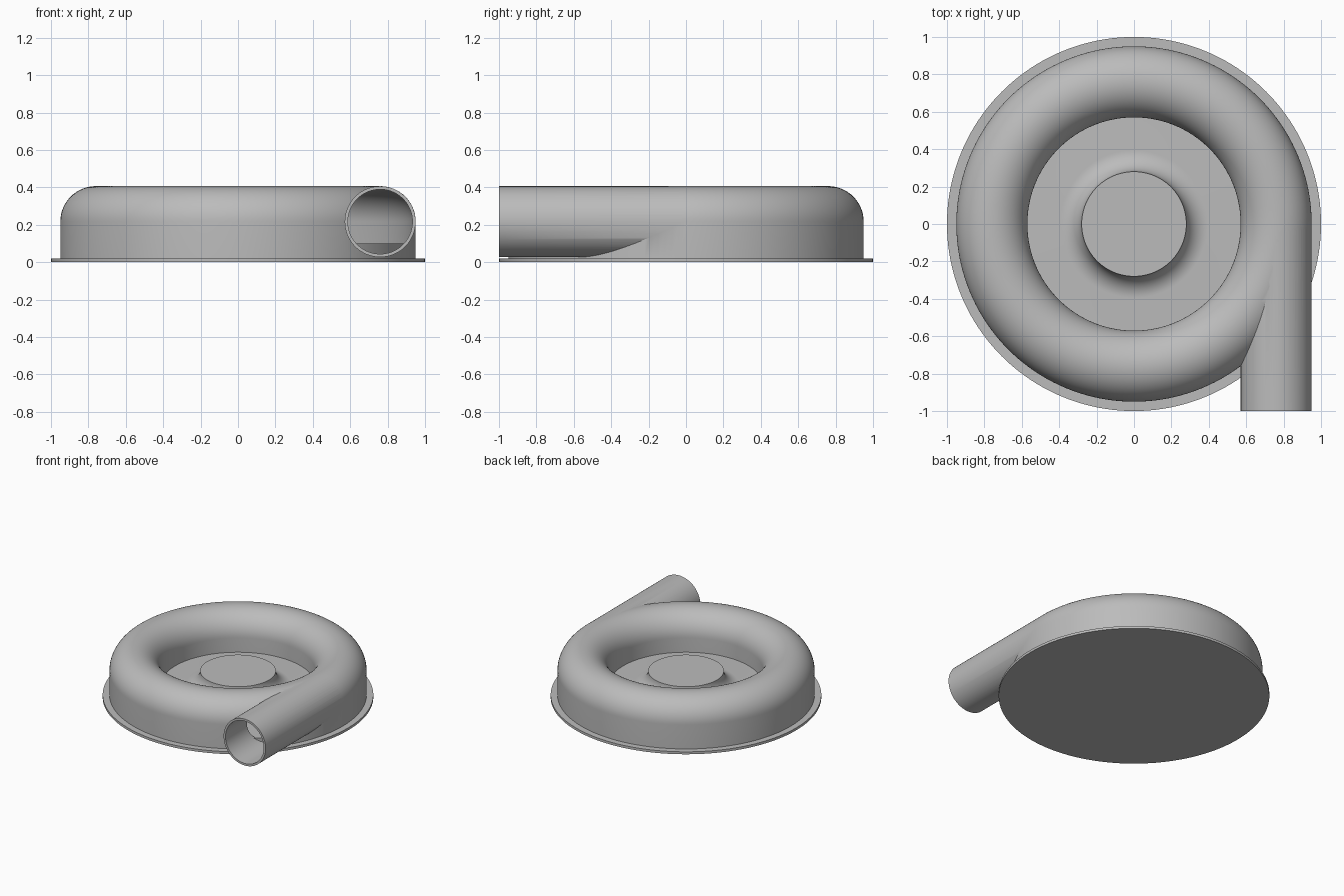
import bpy, bmesh
from math import pi, sin, cos, radians
from mathutils import Matrix, Vector

cube = bpy.data.objects.get("Cube")
if cube:
    bpy.data.objects.remove(cube)

# Main sizes
MID, TUBE, AXIS_Z, WALL = 0.76, 0.19, 0.217, 0.017
PLATE_Z, FLOOR_Z, HUB_R, HUB_Z = 0.02, 0.1, 0.28, 0.215
SEGMENTS = 160

metal = bpy.data.materials.new("plain grey metal")
metal.use_nodes = True
GREY = (0.5, 0.5, 0.5, 1)
metal.diffuse_color = GREY
metal.node_tree.nodes["Principled BSDF"].inputs["Base Color"].default_value = GREY


def make_object(name, bm):
    bmesh.ops.recalc_face_normals(bm, faces=bm.faces)
    mesh = bpy.data.meshes.new(name)
    bm.to_mesh(mesh)
    bm.free()
    mesh.materials.append(metal)
    obj = bpy.data.objects.new(name, mesh)
    bpy.context.collection.objects.link(obj)
    return obj


def revolve(name, profile, closed=False):
    """Spin (radius, z) points about the vertical axis."""
    bm = bmesh.new()
    verts = [bm.verts.new((r, 0, z)) for r, z in profile]
    pairs = list(zip(verts, verts[1:]))
    if closed:
        pairs.append((verts[-1], verts[0]))
    edges = [bm.edges.new(p) for p in pairs]
    bmesh.ops.spin(bm, geom=verts + edges, axis=(0, 0, 1), cent=(0, 0, 0),
                   angle=2 * pi, steps=SEGMENTS, use_duplicate=False)
    bmesh.ops.remove_doubles(bm, verts=bm.verts, dist=1e-5)
    return make_object(name, bm)


def arch(name, radius, bottom):
    """Ring with a half-round top and straight inner and outer walls."""
    arc = [(MID + radius * cos(pi * i / 32), AXIS_Z + radius * sin(pi * i / 32))
           for i in range(33)]
    return revolve(name, [(MID + radius, bottom)] + arc + [(MID - radius, bottom)], True)


def rod(name, radius, front, back):
    """Solid cylinder lying along y on the outlet axis."""
    bm = bmesh.new()
    place = Matrix.Translation((MID, (front + back) / 2, AXIS_Z)) @ Matrix.Rotation(pi / 2, 4, 'X')
    bmesh.ops.create_cone(bm, cap_ends=True, segments=96, radius1=radius,
                          radius2=radius, depth=back - front, matrix=place)
    return make_object(name, bm)


def combine(target, tool, operation):
    mod = target.modifiers.new(operation.lower(), 'BOOLEAN')
    mod.operation, mod.object, mod.solver = operation, tool, 'EXACT'
    bpy.context.view_layer.update()
    result = bpy.data.meshes.new_from_object(
        target.evaluated_get(bpy.context.evaluated_depsgraph_get()))
    target.modifiers.clear()
    target.data = result
    bpy.data.objects.remove(tool)


# Ring housing joined to its tangent outlet pipe, then hollowed out
housing = arch("ring_housing_with_outlet", TUBE, PLATE_Z)
combine(housing, rod("outlet_pipe", TUBE - 0.0005, -1, -0.02), 'UNION')
combine(housing, arch("ring_cavity", TUBE - WALL, 0.0), 'DIFFERENCE')
combine(housing, rod("outlet_bore", TUBE - WALL - 0.0005, -1.1, -0.01), 'DIFFERENCE')

# Raised floor with a hub that flares into it
flare = HUB_Z - FLOOR_Z
curve = [(HUB_R + flare * (1 - cos(radians(a))), HUB_Z - flare * sin(radians(a)))
         for a in range(0, 91, 6)]
rim = MID + TUBE - WALL / 2
hub = revolve("floor_and_hub",
              [(0, HUB_Z)] + curve + [(rim, FLOOR_Z), (rim, PLATE_Z), (0, PLATE_Z)])

# Round mounting plate
plate = revolve("base_plate", [(0, PLATE_Z), (1, PLATE_Z), (1, 0), (0, 0)])

# Smooth curved faces, keep rims crisp
for obj in (housing, hub, plate):
    bpy.ops.object.select_all(action='DESELECT')
    obj.select_set(True)
    bpy.context.view_layer.objects.active = obj
    bpy.ops.object.shade_smooth_by_angle(angle=radians(30))
